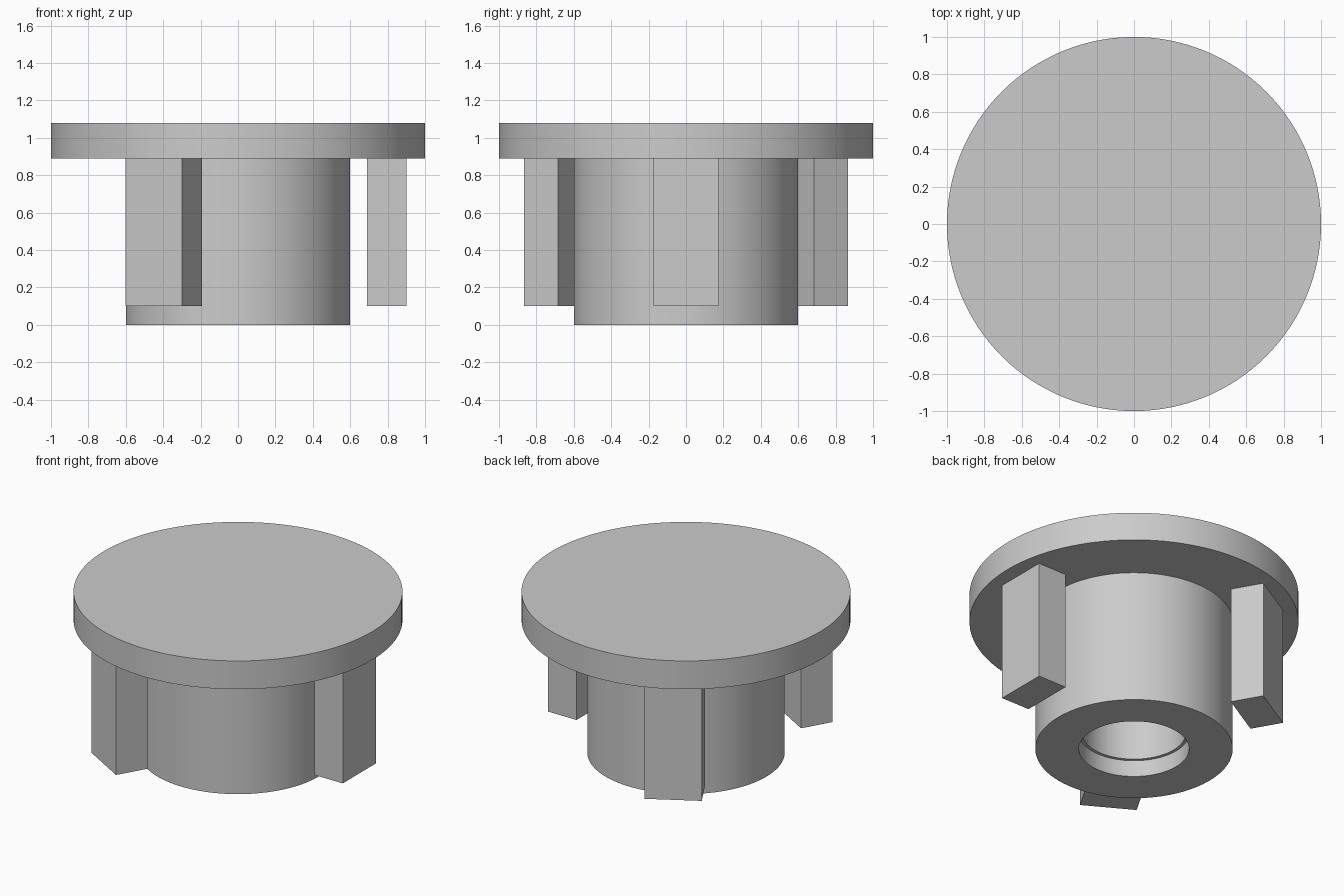
import bpy, bmesh, math
from mathutils import Matrix, Vector

default = bpy.data.objects.get("Cube")
if default:
    bpy.data.objects.remove(default, do_unlink=True)

GREY = (0.6, 0.6, 0.6, 1)
grey = bpy.data.materials.new("light_grey")
grey.use_nodes = True
grey.diffuse_color = GREY
grey.node_tree.nodes["Principled BSDF"].inputs["Base Color"].default_value = GREY

CAP_TOP, CAP_BOTTOM, LUG_BOTTOM = 1.08, 0.89, 0.1


def add_object(name, bm):
    bmesh.ops.recalc_face_normals(bm, faces=bm.faces)
    mesh = bpy.data.meshes.new(name)
    bm.to_mesh(mesh)
    bm.free()
    mesh.materials.append(grey)
    obj = bpy.data.objects.new(name, mesh)
    bpy.context.collection.objects.link(obj)
    return obj


def lathe(name, profile, steps=128):
    bm = bmesh.new()
    verts = [bm.verts.new((r, 0, z)) for r, z in profile]
    edges = [bm.edges.new(pair) for pair in zip(verts, verts[1:])]
    bmesh.ops.spin(bm, geom=verts + edges, cent=(0, 0, 0), axis=(0, 0, 1),
                   angle=math.tau, steps=steps)
    bmesh.ops.remove_doubles(bm, verts=bm.verts, dist=0.0001)
    obj = add_object(name, bm)
    bpy.ops.object.select_all(action="DESELECT")
    obj.select_set(True)
    bpy.context.view_layer.objects.active = obj
    bpy.ops.object.shade_smooth_by_angle(angle=math.radians(30))
    return obj


def lug(name, angle):
    size = Vector((0.21, 0.35, CAP_BOTTOM - LUG_BOTTOM))
    centre = Vector((0.795, 0, (CAP_BOTTOM + LUG_BOTTOM) / 2))
    bm = bmesh.new()
    bmesh.ops.create_cube(bm, size=1, matrix=Matrix.Rotation(angle, 4, "Z")
                          @ Matrix.Translation(centre)
                          @ Matrix.Diagonal(size).to_4x4())
    return add_object(name, bm)


# Round cap with a hollow hub; the bore narrows at a small step near its mouth
lathe("cap_and_hub", [
    (0, CAP_TOP), (1, CAP_TOP), (1, CAP_BOTTOM), (0.6, CAP_BOTTOM),
    (0.6, 0), (0.335, 0), (0.335, 0.11), (0.315, 0.11),
    (0.315, CAP_BOTTOM), (0, CAP_BOTTOM),
])

# Three lugs hanging from the cap around the hub
for i, name in enumerate(("left_lug", "back_right_lug", "front_right_lug")):
    lug(name, i * math.tau / 3)
